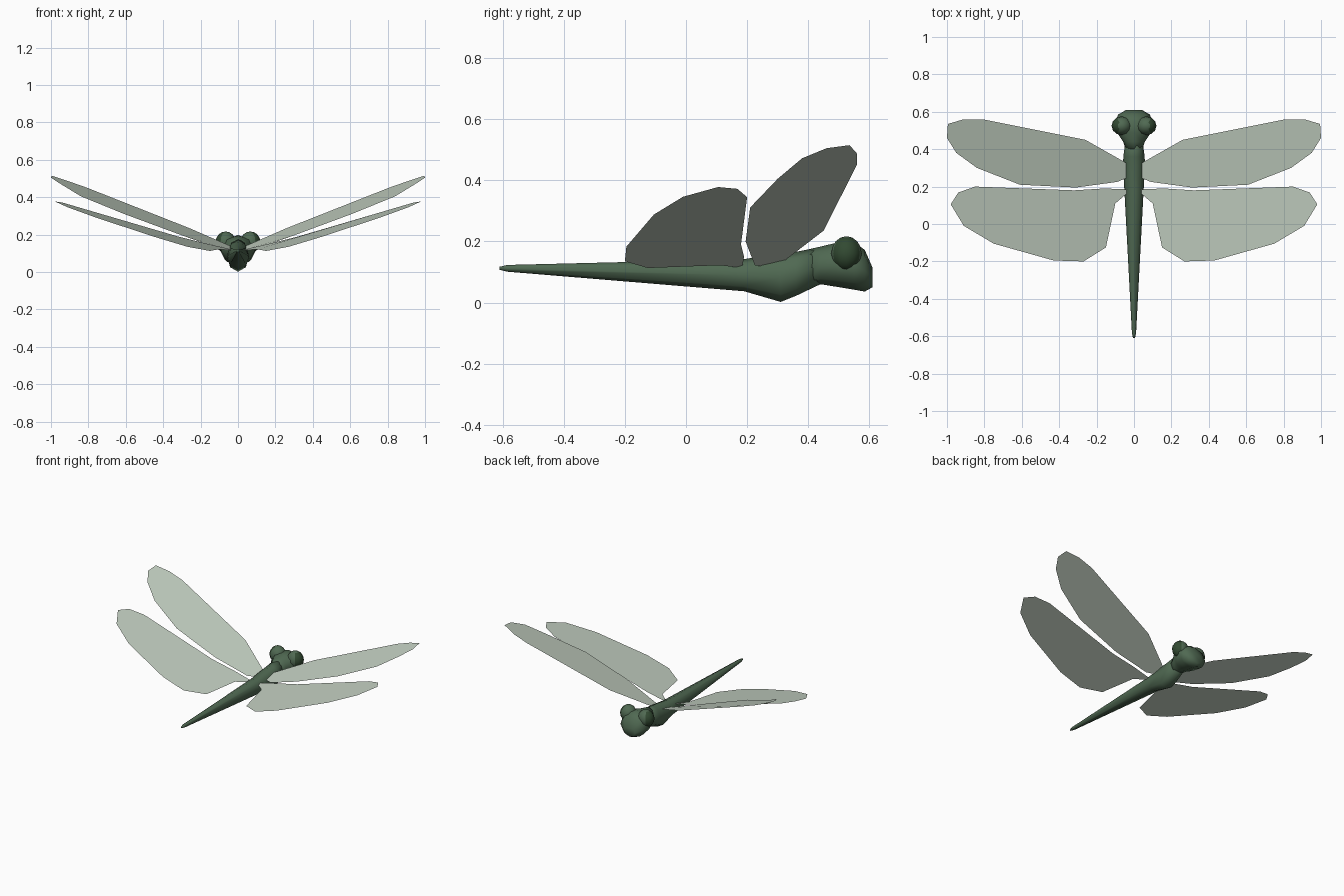
import bpy, bmesh, math
from mathutils import Matrix

if "Cube" in bpy.data.objects:
    bpy.data.objects.remove(bpy.data.objects["Cube"])

def material(name, rgb):
    m = bpy.data.materials.new(name)
    m.diffuse_color = (*rgb, 1)
    m.use_nodes = True
    m.node_tree.nodes["Principled BSDF"].inputs["Base Color"].default_value = m.diffuse_color
    return m

GREEN = material("body green", (0.08, 0.142, 0.085))
EYE = material("dark eye green", (0.032, 0.068, 0.032))
WING = material("pale wing green", (0.54, 0.62, 0.53))

def make(name, bm, mats, smooth=True, mirror=False):
    me = bpy.data.meshes.new(name)
    bm.to_mesh(me)
    bm.free()
    ob = bpy.data.objects.new(name, me)
    bpy.context.collection.objects.link(ob)
    for m in mats:
        me.materials.append(m)
    for p in me.polygons:
        p.use_smooth = smooth
    if mirror:
        ob.modifiers.new("mirror", 'MIRROR').use_mirror_merge = False
    return ob

def loft(name, stations, sides=8):
    """Closed loft along y; each station is (y, half width, z bottom, z top)."""
    bm = bmesh.new()
    rings = []
    for y, w, lo, hi in stations:
        ring = []
        for i in range(sides):
            a = 2 * math.pi * i / sides
            ring.append(bm.verts.new((w * math.cos(a), y,
                        (lo + hi) / 2 + (hi - lo) / 2 * math.sin(a))))
        rings.append(ring)
    for a, b in zip(rings, rings[1:]):
        for i in range(sides):
            j = (i + 1) % sides
            bm.faces.new((a[i], a[j], b[j], b[i]))
    bm.faces.new(rings[0])
    bm.faces.new(rings[-1])
    bmesh.ops.recalc_face_normals(bm, faces=bm.faces)
    return make(name, bm, [GREEN])

# Tail and thorax
loft("tail_and_thorax", [
    (-0.61, 0.005, 0.107, 0.117), (-0.585, 0.011, 0.101, 0.123),
    (0.19, 0.052, 0.037, 0.142), (0.31, 0.059, 0.002, 0.162),
    (0.36, 0.057, 0.022, 0.166), (0.44, 0.046, 0.06, 0.182)])

# Head
loft("head", [
    (0.40, 0.045, 0.052, 0.174), (0.44, 0.058, 0.06, 0.183),
    (0.49, 0.092, 0.052, 0.195), (0.55, 0.098, 0.042, 0.198),
    (0.585, 0.085, 0.036, 0.172), (0.61, 0.042, 0.05, 0.115)])

# Bulging eyes: green rim with dark outer side
bm = bmesh.new()
mat = Matrix.Translation((0.066, 0.525, 0.16)) @ Matrix.Diagonal((0.054, 0.05, 0.057, 1))
bmesh.ops.create_uvsphere(bm, u_segments=12, v_segments=8, radius=1, matrix=mat)
for f in bm.faces:
    f.material_index = 1 if f.calc_center_median().x > 0.08 else 0
make("eyes", bm, [GREEN, EYE], mirror=True)

# Wings: single flat sheets, outline runs from the root around the tip
def wing(name, pts):
    bm = bmesh.new()
    f = bm.faces.new([bm.verts.new(p) for p in pts])
    f.normal_update()
    if f.normal.z < 0:
        f.normal_flip()
    make(name, bm, [WING], smooth=False, mirror=True)

wing("front_wings", [
    (0.03, 0.32, 0.135), (0.26, 0.45, 0.235), (0.81, 0.56, 0.452),
    (0.91, 0.56, 0.487), (0.995, 0.535, 0.515), (1.0, 0.46, 0.505),
    (0.95, 0.38, 0.472), (0.84, 0.30, 0.405), (0.61, 0.21, 0.311),
    (0.31, 0.195, 0.2), (0.09, 0.225, 0.122), (0.03, 0.25, 0.118)])
wing("rear_wings", [
    (0.03, 0.185, 0.12), (0.16, 0.19, 0.15), (0.32, 0.18, 0.19),
    (0.85, 0.2, 0.345), (0.94, 0.168, 0.372), (0.98, 0.105, 0.378),
    (0.91, -0.01, 0.346), (0.75, -0.105, 0.288), (0.43, -0.195, 0.183),
    (0.27, -0.2, 0.135), (0.15, -0.125, 0.113), (0.10, 0.11, 0.122),
    (0.03, 0.17, 0.115)])
